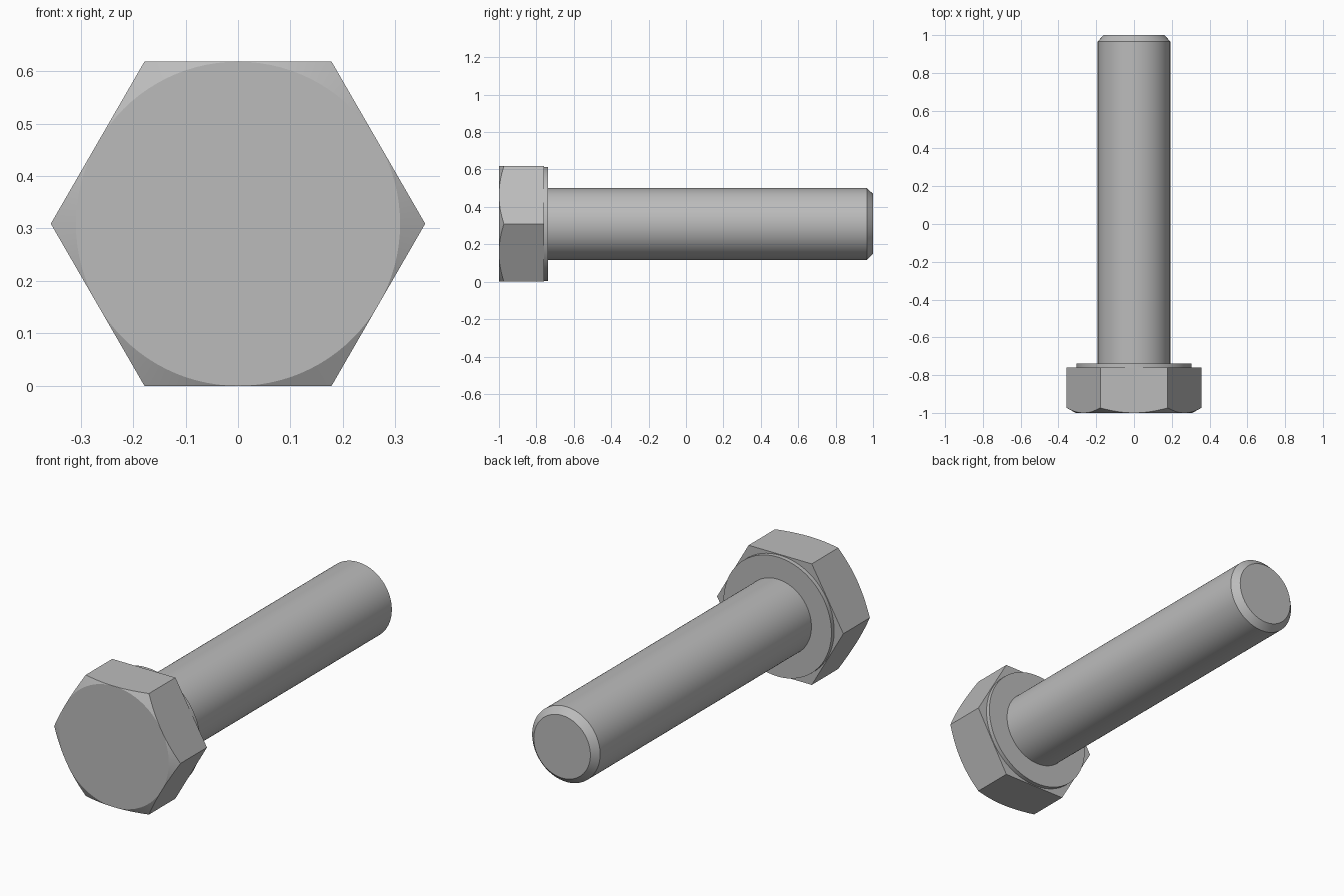
import bpy
import bmesh
from math import cos, sin, pi, radians, tan

if "Cube" in bpy.data.objects:
    bpy.data.objects.remove(bpy.data.objects["Cube"], do_unlink=True)

SEGMENTS = 96
APOTHEM = 0.309   # half the width across the flats
AXIS_Z = APOTHEM  # the bolt lies along y at this height

steel = bpy.data.materials.new("grey steel")
steel.use_nodes = True
colour = (0.5, 0.5, 0.5, 1)
steel.diffuse_color = colour
steel.node_tree.nodes["Principled BSDF"].inputs["Base Color"].default_value = colour


def lofted(name, rings):
    """Skin rings given as functions angle -> (radius, y), capped at both ends."""
    bm = bmesh.new()
    loops = []
    for ring in rings:
        loop = []
        for i in range(SEGMENTS):
            a = 2 * pi * i / SEGMENTS
            r, y = ring(a)
            loop.append(bm.verts.new((r * cos(a), y, AXIS_Z + r * sin(a))))
        loops.append(loop)
    for low, high in zip(loops, loops[1:]):
        for i in range(SEGMENTS):
            j = (i + 1) % SEGMENTS
            bm.faces.new((low[i], low[j], high[j], high[i]))
    bm.faces.new(loops[0])
    bm.faces.new(loops[-1])
    bmesh.ops.remove_doubles(bm, verts=bm.verts, dist=1e-5)
    bmesh.ops.recalc_face_normals(bm, faces=bm.faces)
    mesh = bpy.data.meshes.new(name)
    bm.to_mesh(mesh)
    bm.free()
    mesh.materials.append(steel)
    obj = bpy.data.objects.new(name, mesh)
    bpy.context.collection.objects.link(obj)
    bpy.ops.object.select_all(action="DESELECT")
    obj.select_set(True)
    bpy.context.view_layer.objects.active = obj
    bpy.ops.object.shade_smooth_by_angle(angle=radians(25))
    return obj


def circle(r, y):
    return lambda a: (r, y)


def hex_radius(a):
    return APOTHEM / cos(a % (pi / 3) - pi / 6)


def chamfer_edge(a):
    # where the conical chamfer meets the flats
    r = hex_radius(a)
    return r, -1 + (r - APOTHEM) * tan(radians(29))


# Hexagonal head with the rounded front chamfer
lofted("hex_head", [circle(APOTHEM, -1), chamfer_edge, lambda a: (hex_radius(a), -0.76)])

# Round bearing collar behind the head
lofted("bearing_collar", [circle(0.305, -0.78), circle(0.305, -0.738)])

# Plain shank with a chamfered tip
lofted("shank", [circle(0.192, -0.76), circle(0.192, 0.967), circle(0.16, 1)])
